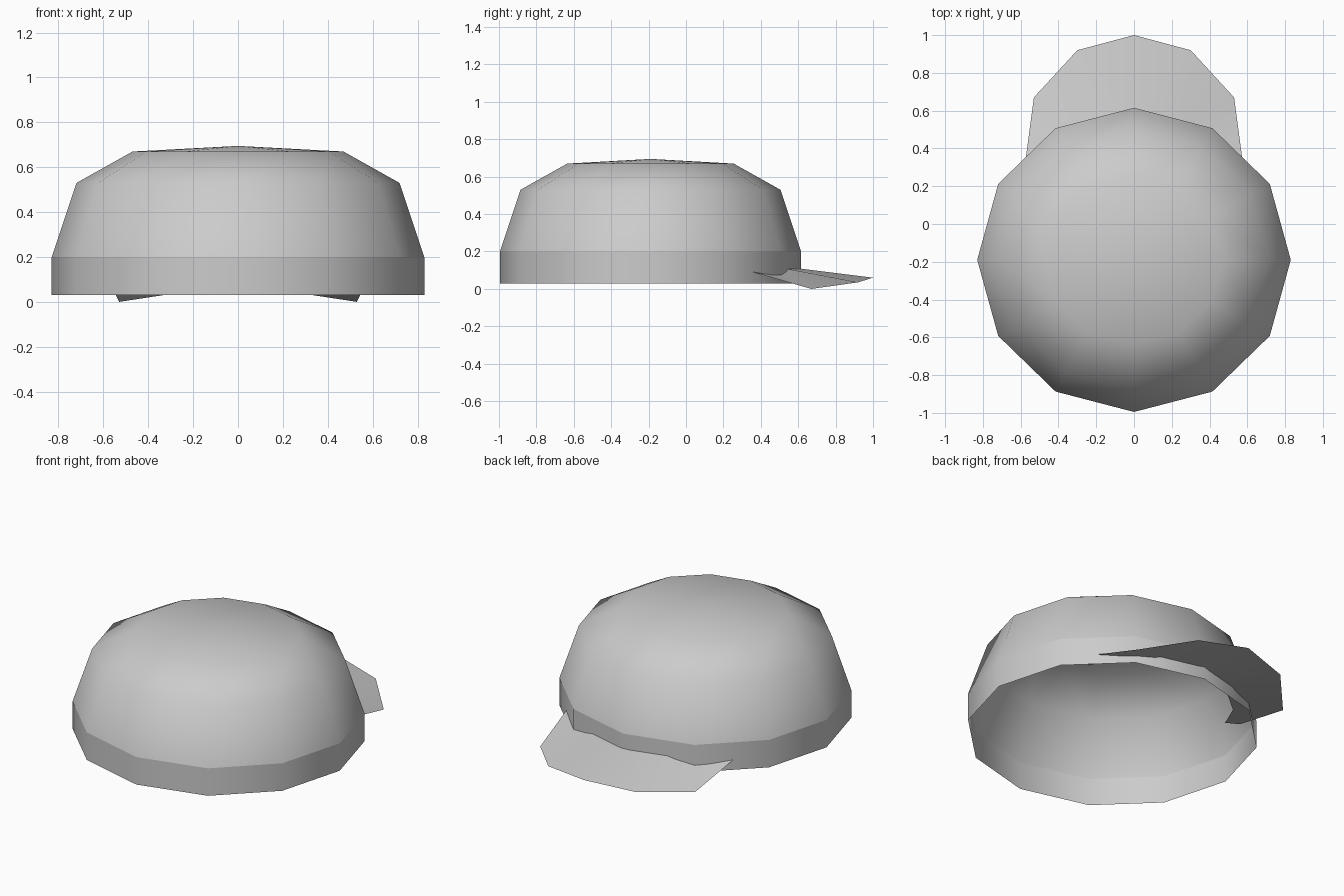
import bpy
from math import sin, cos, pi

cube = bpy.data.objects.get("Cube")
if cube:
    bpy.data.objects.remove(cube)

grey = bpy.data.materials.new("light_grey_cloth")
grey.use_nodes = True
color = (0.6, 0.6, 0.6, 1)
grey.diffuse_color = color
grey.node_tree.nodes["Principled BSDF"].inputs["Base Color"].default_value = color

SIDES = 12
CENTRE_Y = -0.19


def add_part(name, verts, faces):
    mesh = bpy.data.meshes.new(name)
    mesh.from_pydata(verts, [], faces)
    mesh.materials.append(grey)
    mesh.shade_smooth()
    obj = bpy.data.objects.new(name, mesh)
    bpy.context.collection.objects.link(obj)
    return obj


def ring_shell(name, rings, top=None):
    """Open shell through rings of (x radius, y radius, z), with an optional peak."""
    verts, faces = [], []
    for rx, ry, z in rings:
        for i in range(SIDES):
            a = 2 * pi * i / SIDES
            verts.append((rx * cos(a), CENTRE_Y + ry * sin(a), z))
    for r in range(len(rings) - 1):
        for i in range(SIDES):
            j = (i + 1) % SIDES
            lo, hi = r * SIDES, (r + 1) * SIDES
            faces.append((lo + i, lo + j, hi + j, hi + i))
    if top is not None:
        last = (len(rings) - 1) * SIDES
        verts.append((0, CENTRE_Y, top))
        for i in range(SIDES):
            faces.append((last + i, last + (i + 1) % SIDES, len(verts) - 1))
    return add_part(name, verts, faces)


# Upright band and rounded crown, split so the seam stays crisp
rim = (0.83, 0.805)
ring_shell("head_band", [(*rim, 0.03), (*rim, 0.20)])
ring_shell("crown", [(*rim, 0.20), (0.72, 0.695, 0.53), (0.47, 0.445, 0.67)], top=0.695)

# Arched visor sheet: inner and outer edge for one half, mirrored across x
inner = [(0, 0.56, 0.115), (0.25, 0.50, 0.115), (0.44, 0.34, 0.115), (0.50, 0.20, 0.115)]
outer = [(0, 1.0, 0.06), (0.30, 0.92, 0.035), (0.53, 0.67, 0.0), (0.59, 0.22, 0.13)]
n = len(inner)
visor = add_part("visor", inner + outer,
                 [(i, i + 1, n + i + 1, n + i) for i in range(n - 1)])
mirror = visor.modifiers.new("mirror", 'MIRROR')
mirror.use_axis[0] = True
mirror.use_clip = True
